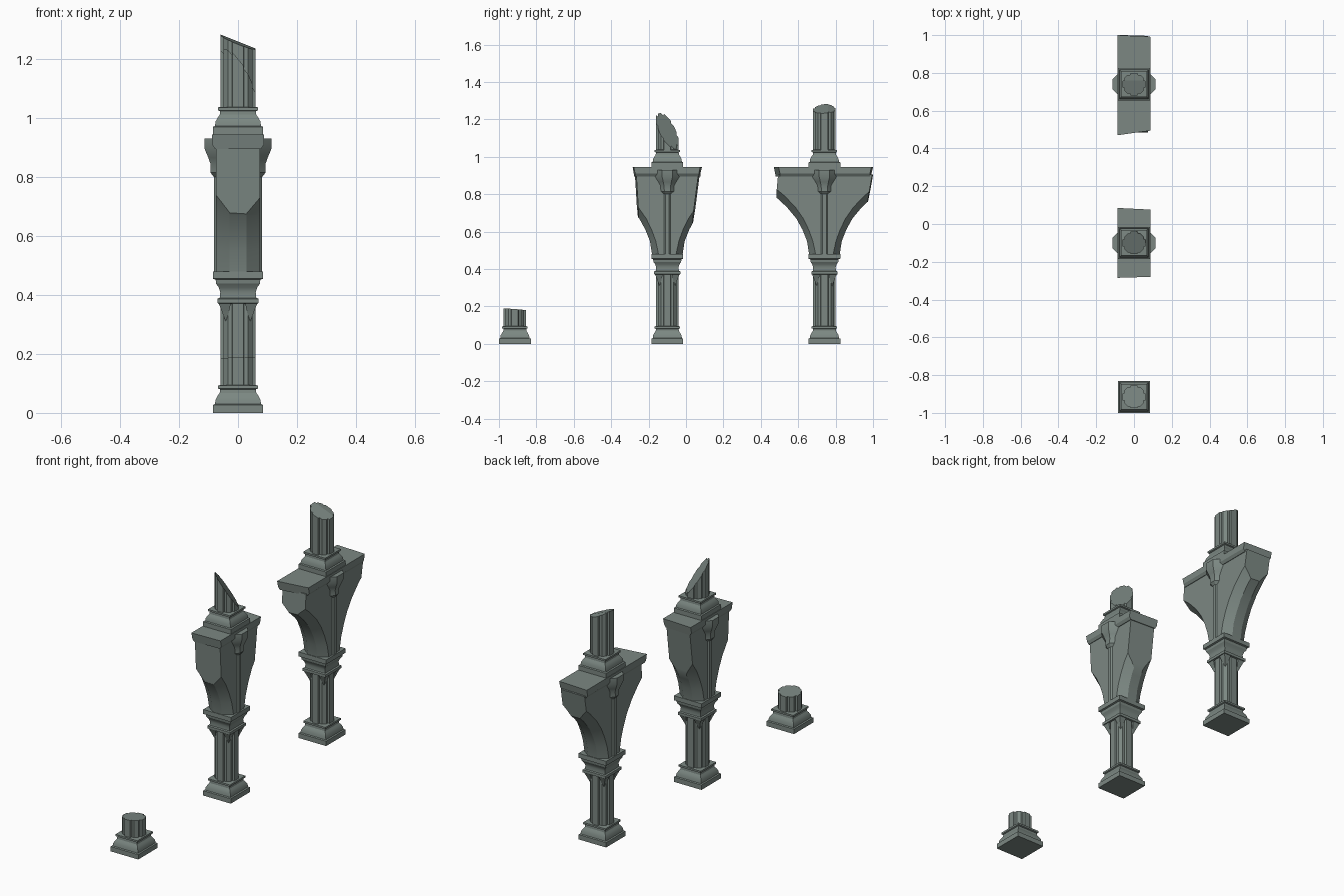
import bpy, bmesh, math
from mathutils import Vector

if "Cube" in bpy.data.objects:
    bpy.data.objects.remove(bpy.data.objects["Cube"])

stone = bpy.data.materials.new("grey_green_stone")
stone.diffuse_color = (0.2, 0.245, 0.225, 1)
stone.use_nodes = True
stone.node_tree.nodes["Principled BSDF"].inputs["Base Color"].default_value = stone.diffuse_color


def finish(bm, name, y=0.0, smooth=0):
    bmesh.ops.recalc_face_normals(bm, faces=bm.faces)
    me = bpy.data.meshes.new(name)
    bm.to_mesh(me)
    bm.free()
    me.materials.append(stone)
    ob = bpy.data.objects.new(name, me)
    bpy.context.collection.objects.link(ob)
    ob.location.y = y
    if smooth:
        bpy.ops.object.select_all(action='DESELECT')
        ob.select_set(True)
        bpy.context.view_layer.objects.active = ob
        bpy.ops.object.shade_smooth_by_angle(angle=math.radians(smooth))
    return ob


def loft(rings, bm=None):
    """Skin a stack of closed rings and cap both ends."""
    bm = bm or bmesh.new()
    vs = [[bm.verts.new(p) for p in r] for r in rings]
    n = len(vs[0])
    for a, b in zip(vs, vs[1:]):
        for i in range(n):
            j = (i + 1) % n
            bm.faces.new((a[i], a[j], b[j], b[i]))
    bm.faces.new(vs[0][::-1])
    bm.faces.new(vs[-1])
    return bm


def cut(bm, point, normal):
    """Break off everything on the normal side of a plane and close the wound."""
    r = bmesh.ops.bisect_plane(bm, geom=bm.verts[:] + bm.edges[:] + bm.faces[:],
                               plane_co=point, plane_no=normal, clear_outer=True)
    edges = [e for e in r['geom_cut'] if isinstance(e, bmesh.types.BMEdge)]
    if edges:
        bmesh.ops.holes_fill(bm, edges=edges, sides=0)


def square(h, z):
    return [(-h, -h, z), (h, -h, z), (h, h, z), (-h, h, z)]


def moulding(name, profile, y, z0=0.0):
    finish(loft([square(h, z + z0) for z, h in profile]), name, y, 25)


BASE = [(0, .085), (.027, .085), (.03, .078), (.045, .076), (.058, .069), (.068, .062),
        (.08, .061), (.083, .068), (.093, .068), (.095, .055)]
CAPITAL = [(.37, .055), (.372, .07), (.387, .07), (.39, .062), (.41, .06), (.425, .065),
           (.438, .074), (.452, .076), (.455, .085), (.48, .085)]

# Clustered shaft section: four flat lobes between chamfered corners
QUARTER = [(.06, -.018), (.06, .018), (.05, .021), (.05, .034), (.034, .05), (.021, .05)]


def shaft(name, y, z0, z1, breaks=()):
    ring = []
    for k in range(4):
        c, s = round(math.cos(k * math.pi / 2)), round(math.sin(k * math.pi / 2))
        ring += [(c * a - s * b, s * a + c * b) for a, b in QUARTER]
    bm = loft([[(a, b, z) for a, b in ring] for z in (z0, z1)])
    for z, gx, gy in breaks:        # broken top: height at centre and its slopes
        cut(bm, (0, 0, z), Vector((-gx, -gy, 1)).normalized())
    finish(bm, name, y)


def corner_corbels(y):
    bm = bmesh.new()
    for sx in (-1, 1):
        for sy in (-1, 1):
            rings = []
            for z, a, b in ((.31, .038, .042), (.345, .03, .055), (.374, .024, .067)):
                rings.append([(sx * p, sy * q, z) for p, q in ((a, a), (b, a), (b, b), (a, b))])
            loft(rings, bm)
    finish(bm, "corner_corbels", y)


# Arch springing: height, reach of the soffit, reach of the chamfer's inner edge
ARCH = [(.48, .082, .047), (.55, .093, .062), (.61, .117, .084), (.67, .15, .113),
        (.73, .2, .155), (.79, .265, .212), (.85, .35, .285), (.905, .45, .37)]


def springing(y, breaks):
    rings = []
    for z, o, i in ARCH:
        rings.append([(-.028, -o, z), (.028, -o, z), (.075, -i, z), (.075, i, z),
                      (.028, o, z), (-.028, o, z), (-.075, i, z), (-.075, -i, z)])
    bm = loft(rings)
    for p, n in breaks:
        cut(bm, p, Vector(n).normalized())
    finish(bm, "arch_springing", y, 25)


def ledge(y, y0, y1, skew):
    # Moulded slab with slightly skewed, broken ends
    sec = [(-.078, .895), (.078, .895), (.088, .91), (.088, .944), (-.088, .944), (-.088, .91)]
    rings = []
    for e, k in ((y0, skew), (y1, -.05)):
        rings.append([(x, e + k * (x + .088) + (.008 if z < .92 else 0) * (1 if e < 0 else -1), z)
                      for x, z in sec])
    finish(loft(rings), "ledge", y)


def side_console(y):
    # Faceted half-round pilaster carrying a flared console on both sides
    prof = [(.48, .024), (.80, .024), (.815, .038), (.845, .042), (.865, .052),
            (.895, .068), (.93, .068)]
    for sx, name in ((-1, "left_console"), (1, "right_console")):
        rings = [[(sx * (.058 - .013 * min(1, max(0, (z - .8) / .09)) + r * math.cos(a)),
                   r * math.sin(a), z)
                  for a in [math.pi / 8 + k * math.pi / 4 for k in range(8)]]
                 for z, r in [(z, r / math.cos(math.pi / 8)) for z, r in prof]]
        finish(loft(rings), name, y, 25)


def column(y, ends, slab, top):
    moulding("lower_base", BASE, y)
    shaft("lower_shaft", y, .09, .38)
    corner_corbels(y)
    moulding("capital", CAPITAL, y)
    springing(y, ends)
    ledge(y, *slab)
    side_console(y)
    moulding("upper_base", BASE, y, .943)
    shaft("upper_shaft", y, 1.035, 1.4, top)


# Broken base stump
moulding("stump_base", BASE, -.915)
shaft("stump_shaft", -.915, .09, .3, [(.184, .03, -.08)])

# Middle column with short arch stubs and a steeply sheared shaft
column(-.1,
       [((0, -.163, .8), (.05, -1, -.06)), ((0, .156, .8), (.05, 1, -.13))],
       (-.185, .185, .03),
       [(1.14, -1.2, -1.0)])

# Back column with longer arch stubs
column(.74,
       [((0, -.25, .83), (-.06, -1, .09)), ((0, .243, .82), (.03, 1, -.18))],
       (-.27, .26, .14),
       [(1.257, -.4, .12), (1.262, -.4, -.15)])
